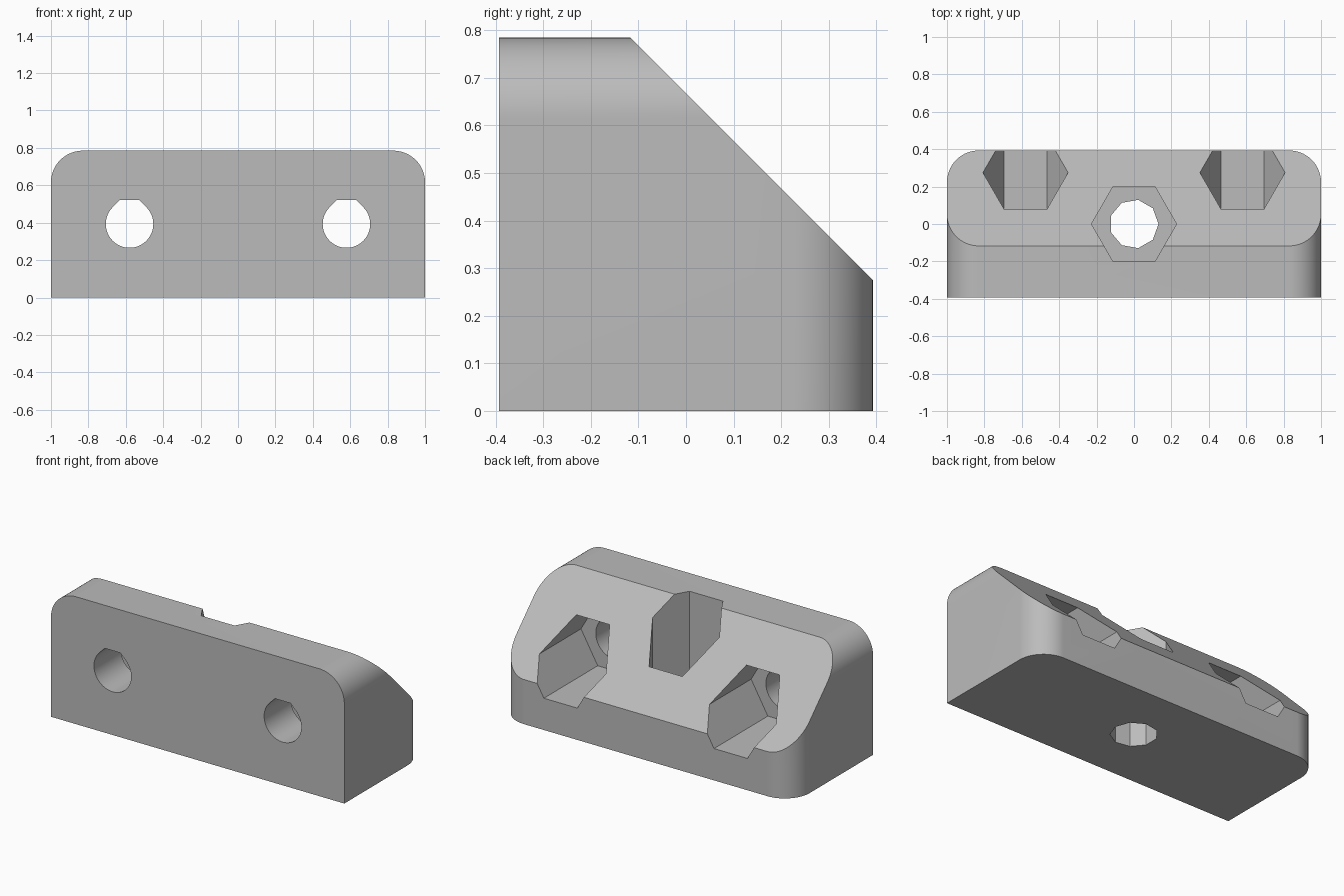
import bpy, bmesh
from math import sin, cos, pi, tan, radians
from mathutils import Vector

cube = bpy.data.objects.get("Cube")
if cube:
    bpy.data.objects.remove(cube, do_unlink=True)

W, D, H, R = 1.0, 0.393, 0.785, 0.17      # half width, half depth, height, corner radius
BOLT_X, BOLT_Z = 0.58, 0.393
HOLE_R, NUT_R = 0.127, 0.2275
SEAT = 0.262                              # wall left behind each nut

grey = bpy.data.materials.new("plain grey")
grey.use_nodes = True
colour = (0.5, 0.5, 0.5, 1)
grey.diffuse_color = colour
grey.node_tree.nodes["Principled BSDF"].inputs["Base Color"].default_value = colour


def prism(name, outline, axis, start, end):
    """Extrude a 2D outline along z, or along y with the outline in x-z."""
    def place(p, t):
        return (p[0], p[1], t) if axis == 'z' else (p[0], t, p[1])
    bm = bmesh.new()
    a = [bm.verts.new(place(p, start)) for p in outline]
    b = [bm.verts.new(place(p, end)) for p in outline]
    bm.faces.new(a)
    bm.faces.new(b)
    for i in range(len(a)):
        j = (i + 1) % len(a)
        bm.faces.new((a[i], a[j], b[j], b[i]))
    bmesh.ops.recalc_face_normals(bm, faces=bm.faces)
    mesh = bpy.data.meshes.new(name)
    bm.to_mesh(mesh)
    bm.free()
    mesh.materials.append(grey)
    obj = bpy.data.objects.new(name, mesh)
    bpy.context.collection.objects.link(obj)
    return obj


def arc(cx, cy, r, a0, a1, n):
    return [(cx + r * cos(radians(a0 + (a1 - a0) * i / n)),
             cy + r * sin(radians(a0 + (a1 - a0) * i / n))) for i in range(n + 1)]


def polygon(cx, cy, r, n):
    return arc(cx, cy, r, 0, 360, n)[:-1]


def rounded_slab(low, high):
    """Rectangle with its two upper corners rounded."""
    return ([(-W, low), (W, low)] + arc(W - R, high - R, R, 0, 90, 24)
            + arc(R - W, high - R, R, 90, 180, 24))


def combine(target, tool, operation):
    mod = target.modifiers.new(tool.name, 'BOOLEAN')
    mod.operation, mod.object, mod.solver = operation, tool, 'EXACT'
    bpy.ops.object.select_all(action='DESELECT')
    bpy.context.view_layer.objects.active = target
    target.select_set(True)
    bpy.ops.object.modifier_apply(modifier=mod.name)
    bpy.data.objects.remove(tool, do_unlink=True)


# Block rounded along its top and back corners
block = prism("mounting_block", rounded_slab(0, H), 'y', -D, D)
combine(block, prism("plan_shape", rounded_slab(-D, D), 'z', -0.1, 1), 'INTERSECT')

# 45 degree slope across the upper back
bm = bmesh.new()
bm.from_mesh(block.data)
cut = bmesh.ops.bisect_plane(bm, geom=bm.verts[:] + bm.edges[:] + bm.faces[:],
                             plane_co=Vector((0, D, 0.275)), plane_no=Vector((0, 1, 1)),
                             clear_outer=True)
rim = [e for e in cut["geom_cut"] if isinstance(e, bmesh.types.BMEdge)]
bmesh.ops.contextual_create(bm, geom=rim)
bmesh.ops.recalc_face_normals(bm, faces=bm.faces)
bm.to_mesh(block.data)
bm.free()

# Two horizontal bolt holes with flat-topped teardrop outline, and their nut pockets
flat = HOLE_R * tan(pi / 8)
for x in (-BOLT_X, BOLT_X):
    teardrop = arc(x, BOLT_Z, HOLE_R, 135, 405, 48) + [
        (x + flat, BOLT_Z + HOLE_R), (x - flat, BOLT_Z + HOLE_R)]
    combine(block, prism("bolt_hole", teardrop, 'y', -1, 1), 'DIFFERENCE')
    combine(block, prism("nut_pocket", polygon(x, BOLT_Z, NUT_R, 6), 'y', SEAT - D, 1),
            'DIFFERENCE')

# Vertical bolt hole and its nut pocket
combine(block, prism("centre_hole", polygon(0, 0, 0.131, 9), 'z', -1, 1), 'DIFFERENCE')
combine(block, prism("centre_pocket", polygon(0, 0, NUT_R, 6), 'z', SEAT, 1), 'DIFFERENCE')

# Smooth the rounded corners and bores, keep the other edges sharp
block.select_set(True)
bpy.context.view_layer.objects.active = block
bpy.ops.object.shade_smooth_by_angle(angle=radians(30))
